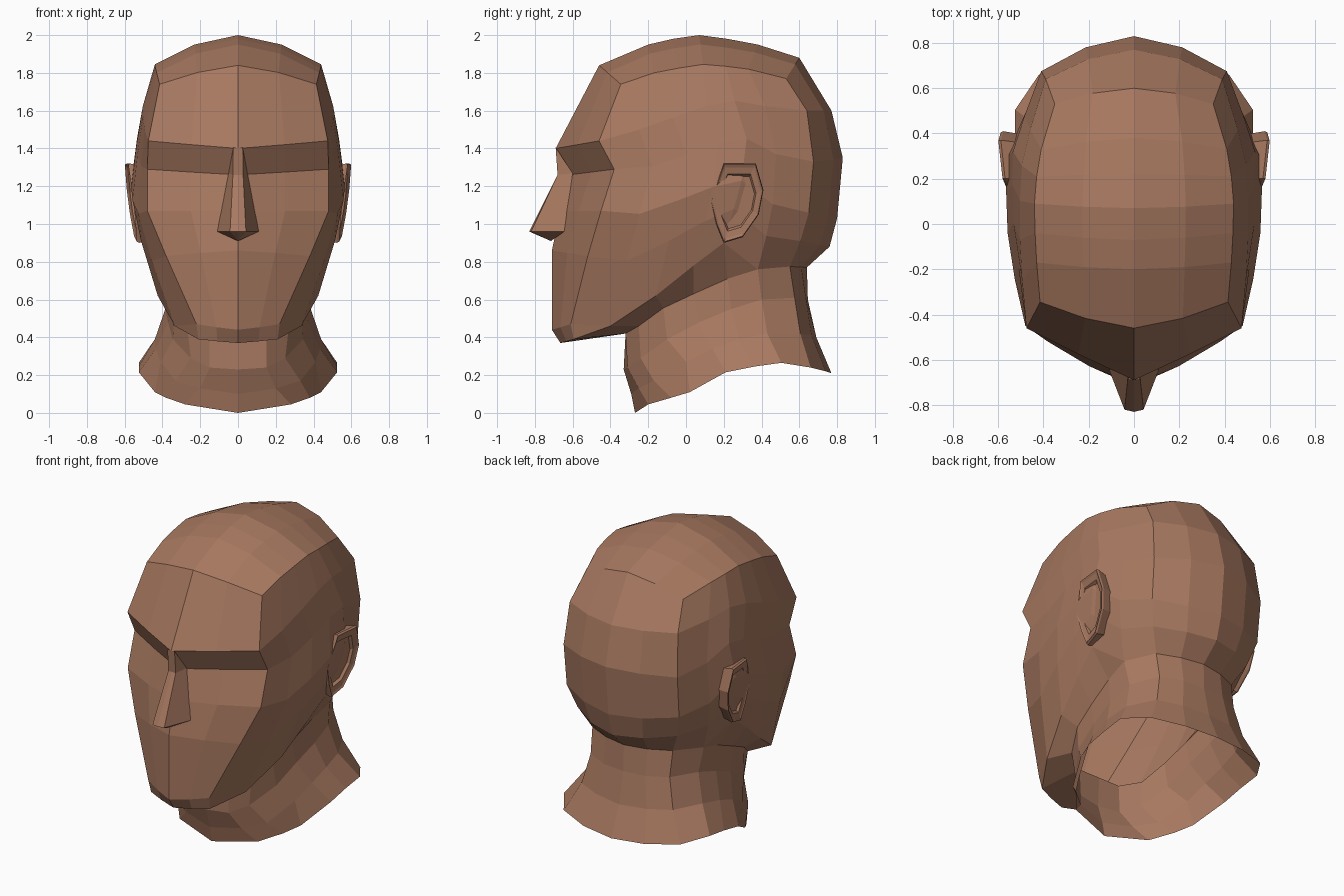
import bpy, bmesh
from math import sin, pi
from mathutils import Vector as V

if "Cube" in bpy.data.objects:
    bpy.data.objects.remove(bpy.data.objects["Cube"])

skin = bpy.data.materials.new("brown_skin")
skin.diffuse_color = (0.39, 0.19, 0.117, 1)
skin.use_nodes = True
skin.node_tree.nodes["Principled BSDF"].inputs["Base Color"].default_value = skin.diffuse_color


def build(name, polys):
    """Make a symmetric object from right-half polygons."""
    bm = bmesh.new()
    for poly in polys:
        for s in (1, -1):
            pts = [V((p[0] * s, p[1], p[2])) for p in poly]
            keep = [p for i, p in enumerate(pts) if (p - pts[i - 1]).length > 1e-5]
            if len(keep) > 2:
                bm.faces.new([bm.verts.new(p) for p in keep])
    bmesh.ops.remove_doubles(bm, verts=bm.verts, dist=1e-4)
    bmesh.ops.recalc_face_normals(bm, faces=bm.faces)
    mesh = bpy.data.meshes.new(name)
    bm.to_mesh(mesh)
    bm.free()
    mesh.materials.append(skin)
    obj = bpy.data.objects.new(name, mesh)
    bpy.context.collection.objects.link(obj)
    return obj


def loft(rows):
    """Quads between successive rows of points."""
    return [(a[i], a[i + 1], b[i + 1], b[i])
            for a, b in zip(rows, rows[1:]) for i in range(len(a) - 1)]


def vecs(*pts):
    return [V(p) for p in pts]


def strip(centre, edge, fullness):
    """Rows running from the centre line over a rounded middle to the side edge."""
    rows = []
    for (y, z), e, f in zip(centre, edge, fullness):
        c = V((0, y, z))
        m = e.lerp(c, f)
        m.x = e.x * 0.52
        rows.append([c, m, e])
    return rows


# Outline of the flat side of the head
front = vecs((.415, -.345, 1.74), (.475, -.46, 1.44), (.48, -.38, 1.29),
             (.48, -.45, 1.07), (.38, -.52, .83), (.22, -.61, .47))
back = vecs((.35, .53, 1.77), (.39, .64, 1.60), (.41, .675, 1.33),
            (.405, .65, 1.06), (.36, .605, .91), (.29, .55, .775))
top = vecs((.415, -.345, 1.74), (.43, -.17, 1.80), (.437, -.04, 1.825), (.44, .09, 1.845),
           (.43, .21, 1.835), (.41, .33, 1.82), (.35, .53, 1.77))
jaw = vecs((.22, -.61, .47), (.335, -.40, .46), (.425, -.16, .62), (.465, .04, .78),
           (.49, .20, .90), (.395, .38, .76), (.29, .55, .775))

# Side of the head: surface blended from its four outlines, slightly flattened
side = []
for r in range(6):
    v = r / 5
    row = []
    for c in range(7):
        u = c / 6
        corners = top[0].lerp(top[6], u).lerp(jaw[0].lerp(jaw[6], u), v)
        p = top[c].lerp(jaw[c], v) + front[r].lerp(back[r], u) - corners
        p.x -= .028 * sin(pi * u) * sin(pi * v)
        row.append(p)
    side.append(row)
polys = loft(side)

# Forehead, crown and back of the skull
crown = strip([(-.69, 1.40), (-.46, 1.84), (-.20, 1.95), (-.07, 1.98), (.07, 2.0),
               (.22, 1.98), (.38, 1.95), (.60, 1.88)], [front[1]] + top, [.5, .62] + [.68] * 6)
rear = strip([(.60, 1.88), (.77, 1.60), (.83, 1.35), (.80, 1.03), (.76, .88), (.64, .77)],
             back, [.68] * 6)
polys += loft(crown) + loft(rear)

# Brow underside, face and chin
chin_corner = V((.21, -.595, .39))
face = strip([(-.69, 1.40), (-.62, 1.26), (-.665, 1.07), (-.71, .86), (-.71, .44), (-.665, .37)],
             front[1:] + [chin_corner], [.5, .5, .55, .57, .55, .55])
polys += loft(face)

# Neck rings, from front centre to back centre
neck = [
    vecs((0, -.32, .42), (.15, -.32, .42), (.27, -.25, .46), (.335, -.12, .555),
         (.36, .04, .63), (.38, .22, .71)) + [jaw[5], jaw[6], rear[-1][1], rear[-1][0]],
    vecs((0, -.33, .23), (.15, -.31, .24), (.25, -.24, .29), (.345, -.10, .39), (.37, .07, .48),
         (.385, .24, .55), (.37, .40, .60), (.285, .575, .61), (.15, .635, .605), (0, .645, .60)),
    vecs((0, -.29, .10), (.20, -.25, .13), (.33, -.17, .17), (.41, 0, .27), (.435, .14, .34),
         (.44, .28, .39), (.42, .43, .42), (.33, .605, .42), (.18, .665, .41), (0, .69, .40)),
    vecs((0, -.27, 0), (.28, -.20, .045), (.38, -.08, .08), (.44, .02, .11), (.525, .21, .215),
         (.525, .36, .245), (.525, .505, .265), (.42, .66, .24), (.22, .74, .22), (0, .77, .21)),
]
polys += loft(neck)

# Underside of the chin and jaw, joining the neck
n = neck[0]
polys.append((*face[-1], n[1], n[0]))
polys += loft([[chin_corner] + jaw[1:5], n[1:6]])
polys += [(jaw[0], jaw[1], chin_corner), (jaw[4], n[5], n[6])]
build("head_and_neck", polys)

# Nose: bridge, sides and underside
glabella, root, tip = vecs((.025, -.69, 1.405), (.027, -.68, 1.26), (.042, -.82, .96))
inner, wing, base = vecs((.05, -.60, 1.268), (.11, -.645, .96), (0, -.715, .91))


def mid(p, dy=0):
    return V((0, p.y + dy, p.z))


build("nose", [(mid(glabella), glabella, root, mid(root)),
               (mid(root), root, tip, mid(tip, -.01)),
               (glabella, inner, root), (root, inner, wing, tip),
               (tip, wing, base), (mid(tip, -.01), tip, base)])

# Ears: leaning outline with a thin rim and a sunken bowl
outline = [(.20, 1.32), (.37, 1.32), (.41, 1.18), (.385, 1.05), (.30, .93),
           (.20, .90), (.16, 1.0), (.13, 1.12)]


def ear_ring(scale, depth):
    pts = []
    for y, z in outline + outline[:1]:
        y, z = .27 + (y - .27) * scale, 1.12 + (z - 1.12) * scale
        pts.append(V((.565 + .11 * (y - .27) + .11 * (z - 1.1) - depth, y, z)))
    return pts


rings = [ear_ring(.92, .075), ear_ring(1, .012), ear_ring(.97, 0),
         ear_ring(.90, .006), ear_ring(.72, .012), ear_ring(.66, .028)]
build("ears", loft(rings) + [rings[-1][:-1], rings[0][:-1]])
